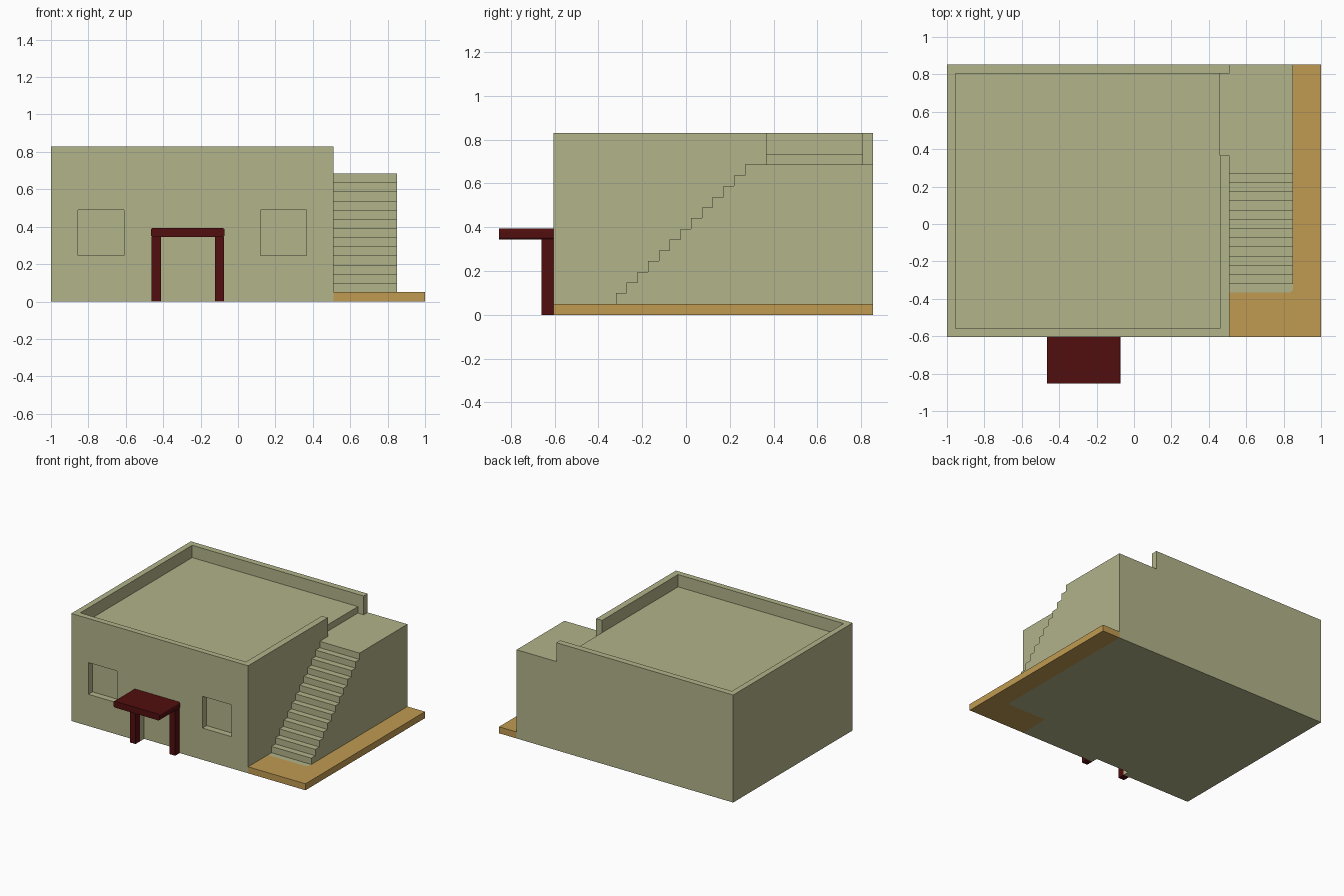
import bpy
import bmesh
import math
from mathutils import Vector

if "Cube" in bpy.data.objects:
    bpy.data.objects.remove(bpy.data.objects["Cube"], do_unlink=True)


def material(name, rgb):
    m = bpy.data.materials.new(name)
    m.use_nodes = True
    m.diffuse_color = (*rgb, 1)
    m.node_tree.nodes["Principled BSDF"].inputs["Base Color"].default_value = (*rgb, 1)
    return m


PLASTER = material("olive plaster", (0.445, 0.451, 0.254))
SAND = material("sandy paving", (0.527, 0.328, 0.084))
WOOD = material("dark red wood", (0.084, 0.0044, 0.0044))


def prism(name, outline, axis, lo, hi, mat):
    """Extrude a 2D outline along an axis; x takes (y, z), y takes (x, z), z takes (x, y)."""
    def place(p, d):
        return {"x": (d, *p), "y": (p[0], d, p[1]), "z": (*p, d)}[axis]
    bm = bmesh.new()
    face = bm.faces.new([bm.verts.new(place(p, lo)) for p in outline])
    res = bmesh.ops.extrude_face_region(bm, geom=[face])
    verts = [g for g in res["geom"] if isinstance(g, bmesh.types.BMVert)]
    bmesh.ops.translate(bm, verts=verts, vec=Vector(place((0, 0), hi - lo)))
    bmesh.ops.recalc_face_normals(bm, faces=bm.faces)
    me = bpy.data.meshes.new(name)
    bm.to_mesh(me)
    bm.free()
    ob = bpy.data.objects.new(name, me)
    bpy.context.collection.objects.link(ob)
    me.materials.append(mat)
    return ob


def box(name, x, y, z, mat):
    outline = [(x[0], y[0]), (x[1], y[0]), (x[1], y[1]), (x[0], y[1])]
    return prism(name, outline, "z", z[0], z[1], mat)


def cut(target, x, y, z):
    """Carve a box out of the target and discard the cutter."""
    cutter = box("cutter", x, y, z, PLASTER)
    cutter.hide_render = True
    mod = target.modifiers.new("cut", "BOOLEAN")
    mod.operation = "DIFFERENCE"
    mod.solver = "EXACT"
    mod.object = cutter
    bpy.context.view_layer.objects.active = target
    bpy.ops.object.modifier_apply(modifier=mod.name)
    bpy.data.objects.remove(cutter, do_unlink=True)


FRONT, BACK, SIDE, LANDING = -0.605, 0.853, 0.51, 0.685
STAIR_X, FOOT_Y, STEP_Y, PAVE = 0.85, -0.365, -0.32, 0.05

# House block: sunken roof, parapet gap at the stairs, windows and doorway
house = box("house", (-1, SIDE), (FRONT, BACK), (0, 0.83), PLASTER)
cut(house, (-0.955, 0.46), (-0.56, 0.805), (0.735, 1))
cut(house, (0.46, 0.6), (0.367, 0.805), (LANDING, 1))
for wx in (-0.855, 0.12):
    cut(house, (wx, wx + 0.246), (-0.8, FRONT + 0.05), (0.245, 0.49))
cut(house, (-0.413, -0.124), (-0.8, FRONT + 0.05), (-0.1, 0.345))

# Staircase with landing, as one stepped side profile
N = 13
run, rise = 0.0491, (LANDING - PAVE) / N
steps = [(STEP_Y, 0)]
for i in range(N):
    y, z = STEP_Y + i * run, PAVE + i * rise
    steps += [(y, z), (y, z + rise)]
steps += [(BACK, LANDING), (BACK, 0)]
prism("staircase", steps, "x", SIDE, STAIR_X, PLASTER)

# Rounded foot of the stairs, flush with the paving
R = 0.02
arc = [(STAIR_X - R + R * math.cos(a), FOOT_Y + R - R * math.sin(a))
       for a in (math.pi / 2 * i / 5 for i in range(6))]
prism("stair_foot", [(SIDE, STEP_Y), (STAIR_X, STEP_Y)] + arc + [(SIDE, FOOT_Y)],
      "z", 0, PAVE, PLASTER)

# Paving that wraps around the stairs
paving = [(SIDE, FRONT), (1, FRONT), (1, BACK), (STAIR_X, BACK)] + arc + [(SIDE, FOOT_Y)]
prism("paving", paving, "z", 0, PAVE, SAND)

# Porch: two posts and a slab with softened ends
for name, px in (("right_post", -0.462), ("left_post", -0.124)):
    box(name, (px, px + 0.049), (-0.66, FRONT), (0, 0.346), WOOD)
x0, x1, z0, z1, r = -0.466, -0.072, 0.344, 0.393, 0.012
slab = []
for k, (cx, cz) in enumerate(((x1 - r, z1 - r), (x0 + r, z1 - r), (x0 + r, z0 + r), (x1 - r, z0 + r))):
    for i in range(4):
        a = math.pi / 2 * (k + i / 3)
        slab.append((cx + r * math.cos(a), cz + r * math.sin(a)))
prism("porch_roof", slab, "y", -0.853, FRONT, WOOD)
